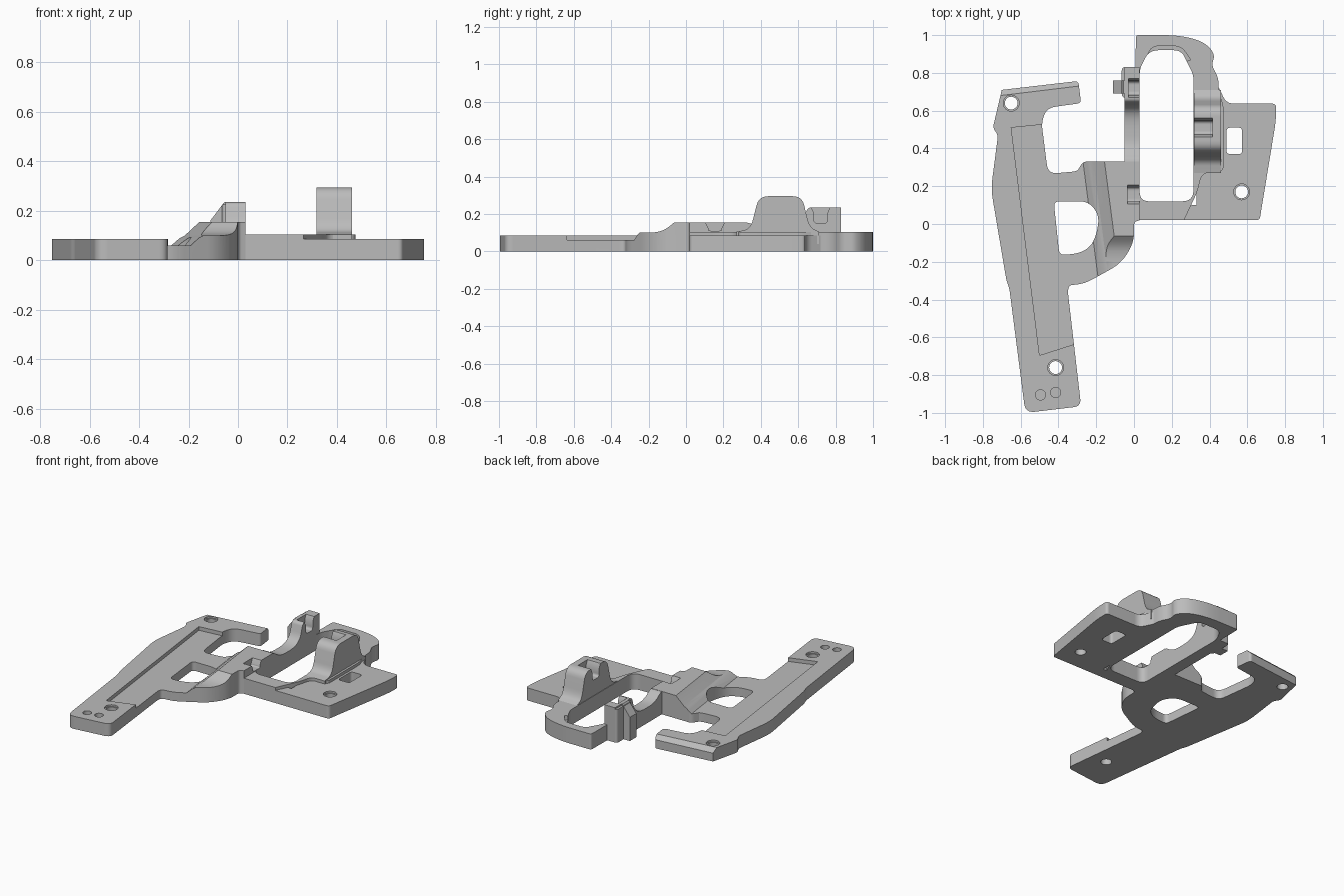
import bpy, bmesh, math
from mathutils import Vector

default_cube = bpy.data.objects.get("Cube")
if default_cube:
    bpy.data.objects.remove(default_cube, do_unlink=True)

# One plain grey for every part
grey = bpy.data.materials.new("machined grey")
grey.use_nodes = True
grey.diffuse_color = (.5, .5, .5, 1)
grey.node_tree.nodes["Principled BSDF"].inputs["Base Color"].default_value = (.5, .5, .5, 1)

PLACE = {
    "X": lambda a, b, depth: (depth, a, b),
    "Y": lambda a, b, depth: (a, depth, b),
    "Z": lambda a, b, depth: (a, b, depth),
}


def rounded(points, steps=6):
    """Round every corner that carries a third value, its radius."""
    result = []
    for i, point in enumerate(points):
        corner = Vector(point[:2])
        if len(point) == 2:
            result.append(corner)
            continue
        before = Vector(points[i - 1][:2]) - corner
        after = Vector(points[(i + 1) % len(points)][:2]) - corner
        start = corner + before.normalized() * min(point[2], before.length * .48)
        end = corner + after.normalized() * min(point[2], after.length * .48)
        for k in range(steps + 1):
            t = k / steps
            result.append(start * (1 - t) ** 2 + corner * 2 * t * (1 - t) + end * t * t)
    return result


def prism(name, points, low, high, axis="Z", shear=None):
    """Extrude a flat profile along one axis."""
    bm = bmesh.new()
    place = PLACE[axis]
    outline = rounded(points)
    bottom = [bm.verts.new(place(p.x, p.y, low)) for p in outline]
    top = [bm.verts.new(place(p.x, p.y, high)) for p in outline]
    bm.faces.new(bottom)
    bm.faces.new(top)
    for i in range(len(outline)):
        bm.faces.new((bottom[i - 1], bottom[i], top[i], top[i - 1]))
    if shear:
        for vert in bm.verts:
            vert.co.x += shear(vert.co.y)
    bmesh.ops.recalc_face_normals(bm, faces=bm.faces)
    mesh = bpy.data.meshes.new(name)
    bm.to_mesh(mesh)
    bm.free()
    mesh.materials.append(grey)
    part = bpy.data.objects.new(name, mesh)
    bpy.context.collection.objects.link(part)
    return part


def disc(x, y, radius, low, high):
    ring = [(x + radius * math.cos(math.tau * k / 24),
             y + radius * math.sin(math.tau * k / 24)) for k in range(24)]
    return prism("hole_cutter", ring, low, high)


def cut(cutter, *parts):
    """Subtract a cutter from the given parts, then discard it."""
    for part in parts:
        modifier = part.modifiers.new("cut", "BOOLEAN")
        modifier.operation = "DIFFERENCE"
        modifier.solver = "EXACT"
        modifier.object = cutter
        bpy.context.view_layer.update()
        evaluated = part.evaluated_get(bpy.context.evaluated_depsgraph_get())
        mesh = bpy.data.meshes.new_from_object(evaluated)
        part.modifiers.clear()
        part.data = mesh
    bpy.data.objects.remove(cutter, do_unlink=True)


def screw_hole(part, x, y, top):
    cut(disc(x, y, .034, -.1, .3), part)
    cut(disc(x, y, .042, top - .012, .3), part)


def chamfer(part, point, normal):
    """Slice away everything beyond a plane and close the cut."""
    bm = bmesh.new()
    bm.from_mesh(part.data)
    sliced = bmesh.ops.bisect_plane(
        bm, geom=bm.verts[:] + bm.edges[:] + bm.faces[:],
        plane_co=point, plane_no=normal, clear_outer=True)
    edges = [item for item in sliced["geom_cut"] if isinstance(item, bmesh.types.BMEdge)]
    bmesh.ops.holes_fill(bm, edges=edges)
    bm.to_mesh(part.data)
    bm.free()


# Long handle with its rear arm
handle = prism("handle", [
    (-.7, .71), (-.295, .757, .02), (-.28, .64, .02), (-.46, .615, .05),
    (-.49, .54, .04), (-.455, .265, .05), (-.29, .28, .04), (-.27, .33, .02),
    (-.18, .33), (-.18, -.27), (-.26, -.315, .04), (-.345, -.325, .02),
    (-.35, -.36), (-.28, -.965, .04), (-.575, -1, .05), (-.66, -.34, .02),
    (-.675, -.3, .02), (-.757, .185, .06), (-.72, .47, .02), (-.747, .51, .02)],
    0, .085)
chamfer(handle, (-.5, .705, .085), (-.12, .99, 1))

# Lowered panel along the handle
cut(prism("panel_cutter", [
    (-.65, .51), (-.45, .53), (.1, .53), (.1, -.5), (-.25, -.615), (-.5, -.695)],
    .06, .3), handle)

# Raised middle with its ramp and rounded guard
middle = prism("middle_body", [
    (-.3, .28), (-.27, .33, .02), (.03, .33), (.03, .02), (0, .01, .02),
    (0, -.1, .08), (-.07, -.21, .06), (-.25, -.31, .04), (-.3, -.315)], 0, .155)
cut(prism("ramp_cutter", [
    (-.27, .06), (-.235, .09), (-.215, .1), (-.155, .156), (-.155, .3),
    (-.6, .3), (-.6, .06)], -.6, .6, "Y", lambda y: -.13 * (y - .33)), middle)
cut(prism("guard_cutter", [
    (-.5, .1), (-.17, .1, .03), (-.11, .115, .04), (-.04, .175), (-.04, .3),
    (-.5, .3)], -.8, .4, "X"), middle)

# Finger opening through the handle and the middle
cut(prism("finger_opening", [
    (-.425, .12, .03), (-.36, .12, .05), (-.24, .12, .05), (-.18, .04, .06),
    (-.21, -.1, .07), (-.28, -.155, .06), (-.395, -.165, .03)], -.1, .4),
    handle, middle)

# Side rail with its tall tower and outer lug
rail = prism("side_rail", [
    (.1, 0), (.1, .155), (.34, .155, .03), (.38, .125), (.43, .105, .04),
    (.56, .105, .06), (.62, .14, .04), (.65, .235, .02), (.83, .235), (.83, 0)],
    -.05, .03, "X")
lug = prism("tower_lug", [
    (-.112, 0), (-.112, .16), (-.055, .235), (-.045, .235), (-.045, 0)],
    .69, .76, "Y")
tower_foot = prism("tower_foot", [
    (-.065, .67, .02), (-.03, .67), (-.03, .83), (-.065, .83, .02)], 0, .225)

# Loop around the long opening
loop = prism("opening_frame", [
    (.01, 1, .015), (.24, 1, .09), (.37, .965, .06), (.43, .9, .06),
    (.41, .84, .03), (.445, .78, .03), (.45, .7, .03), (.475, .62, .03),
    (.475, .28, .03), (.36, .27, .04), (.335, .17, .03), (.265, .02),
    (0, .02)], 0, .105)

# Flat plate at the side
plate = prism("side_plate", [
    (.2, .02), (.665, .02, .02), (.752, .55, .06), (.752, .637, .02),
    (.49, .637, .04), (.45, .72), (.33, .72), (.33, .1), (.2, .1)], 0, .085)

# Tall post with a flared foot
post = prism("tall_post", [
    (.27, .04), (.27, .105), (.345, .12, .05), (.39, .295, .05),
    (.62, .295, .05), (.66, .13, .05), (.71, .105), (.71, .04)], .318, .46, "X")

# Long opening with a bevelled far end
cut(prism("long_opening", [
    (.03, .12, .05), (.315, .12, .06), (.315, .79, .03), (.285, .85, .03),
    (.25, .92, .04), (.08, .92, .05), (.03, .82, .03)], -.1, .4), loop)
cut(prism("end_bevel", [
    (.06, .86), (.27, .86), (.3, .87), (.25, .942, .04), (.09, .942, .04)],
    .075, .4), loop)


# Flared sockets that open towards the long opening
def socket(name, y, floor, rim, inner, outer):
    return prism(name, [
        (y - .06, rim + .02), (y - .036, rim - .03), (y - .036, floor, .02),
        (y + .036, floor, .02), (y + .036, rim - .03), (y + .06, rim + .02)],
        inner, outer, "X")


cut(socket("tower_socket", .72, .15, .235, -.03, .1), rail, tower_foot)
cut(socket("middle_socket", .155, .11, .155, -.035, .1), rail, middle)
cut(socket("post_socket", .51, .21, .295, .25, .415), post)

# Screw holes, blind pin holes and the slot
screw_hole(handle, -.65, .64, .085)
screw_hole(handle, -.415, -.76, .085)
screw_hole(plate, .57, .17, .085)
for pin_x, pin_y in ((-.495, -.905), (-.415, -.892)):
    cut(disc(pin_x, pin_y, .027, .06, .3), handle)
cut(prism("slot_cutter", [
    (.49, .37, .02), (.573, .37, .02), (.573, .51, .02), (.49, .51, .02)],
    -.1, .3), plate)

# Smooth the rounded corners and keep the flats flat
parts = (handle, middle, rail, lug, tower_foot, loop, plate, post)
bpy.ops.object.select_all(action="DESELECT")
for part in parts:
    part.select_set(True)
bpy.context.view_layer.objects.active = handle
bpy.ops.object.shade_smooth_by_angle(angle=math.radians(30))
for part in parts:
    part.modifiers.new("even_shading", "WEIGHTED_NORMAL").keep_sharp = True
